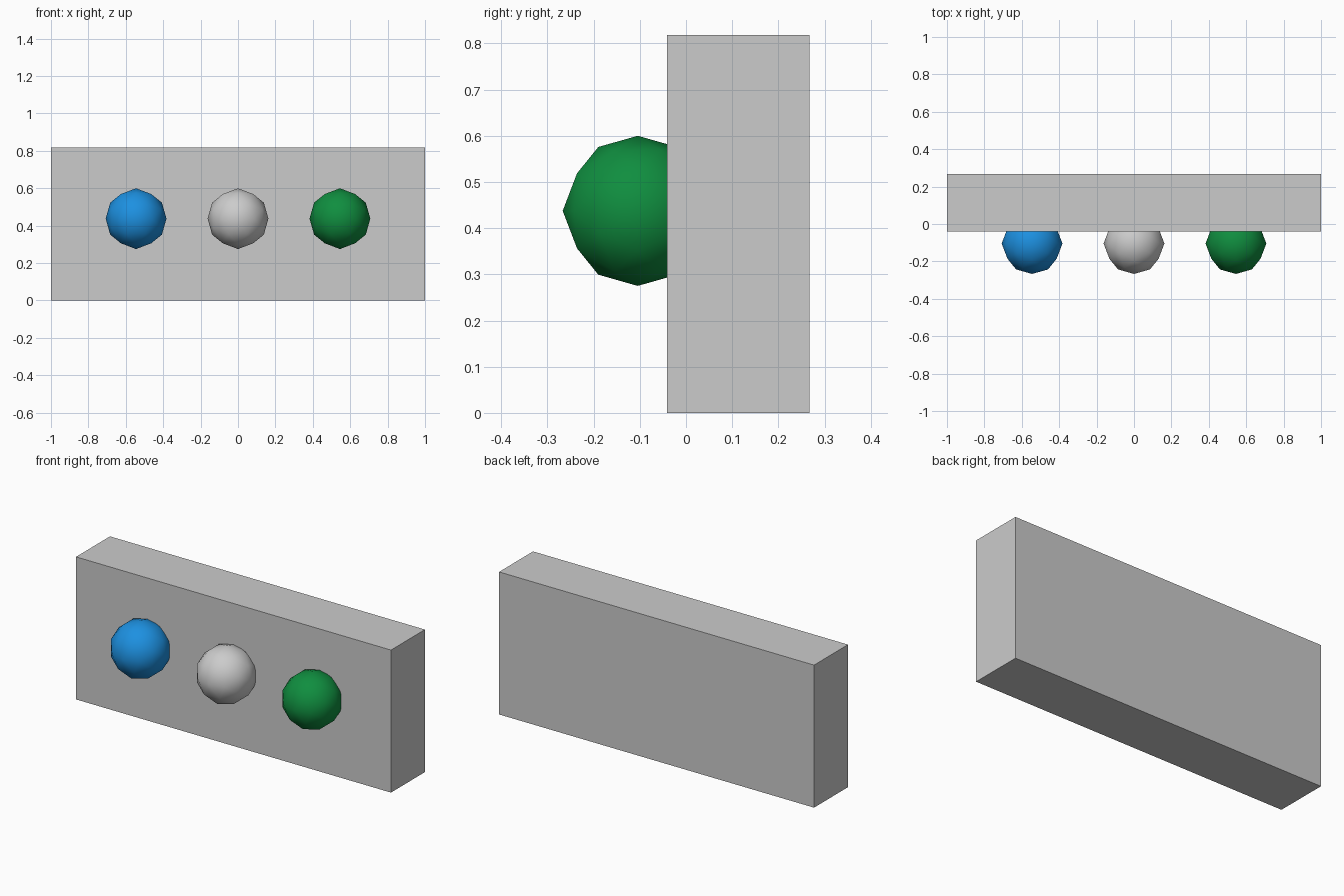
import bpy, bmesh
from math import sqrt
from mathutils import Vector

if "Cube" in bpy.data.objects:
    bpy.data.objects.remove(bpy.data.objects["Cube"])

PHI = (1 + sqrt(5)) / 2


def link(name, bm, loc, color=None, smooth=False):
    bmesh.ops.recalc_face_normals(bm, faces=bm.faces)
    for f in bm.faces:
        f.smooth = smooth
    mesh = bpy.data.meshes.new(name)
    bm.to_mesh(mesh)
    bm.free()
    ob = bpy.data.objects.new(name, mesh)
    ob.location = loc
    bpy.context.collection.objects.link(ob)
    if color:
        mat = bpy.data.materials.new(name + "_paint")
        mat.diffuse_color = color
        mat.use_nodes = True
        mat.node_tree.nodes["Principled BSDF"].inputs["Base Color"].default_value = mat.diffuse_color
        mesh.materials.append(mat)
    return ob


def ball(name, loc, r, color=None):
    # once-subdivided icosahedron, aligned so its poles lie on the axes
    corners = []
    for a in (-1, 1):
        for b in (-PHI, PHI):
            corners += [Vector((0, a, b)), Vector((a, b, 0)), Vector((b, 0, a))]
    mids = [(p + q) / 2 for i, p in enumerate(corners) for q in corners[:i]
            if (p - q).length < 2.1]
    bm = bmesh.new()
    for p in corners + mids:
        bm.verts.new(p.normalized() * r)
    bmesh.ops.convex_hull(bm, input=bm.verts)
    return link(name, bm, loc, color, smooth=True)


# housing block
bm = bmesh.new()
bmesh.ops.create_cube(bm, size=1)
bmesh.ops.scale(bm, vec=(2, 0.308, 0.818), verts=bm.verts)
link("housing", bm, (0, 0.113, 0.409))

# row of three lamps set into the front
for name, x, color in (("left_lamp", -0.545, (0.012, 0.28, 0.75, 1)),
                       ("middle_lamp", 0, None),
                       ("right_lamp", 0.545, (0.005, 0.27, 0.05, 1))):
    ball(name, (x, -0.1045, 0.4375), 0.1625, color)
